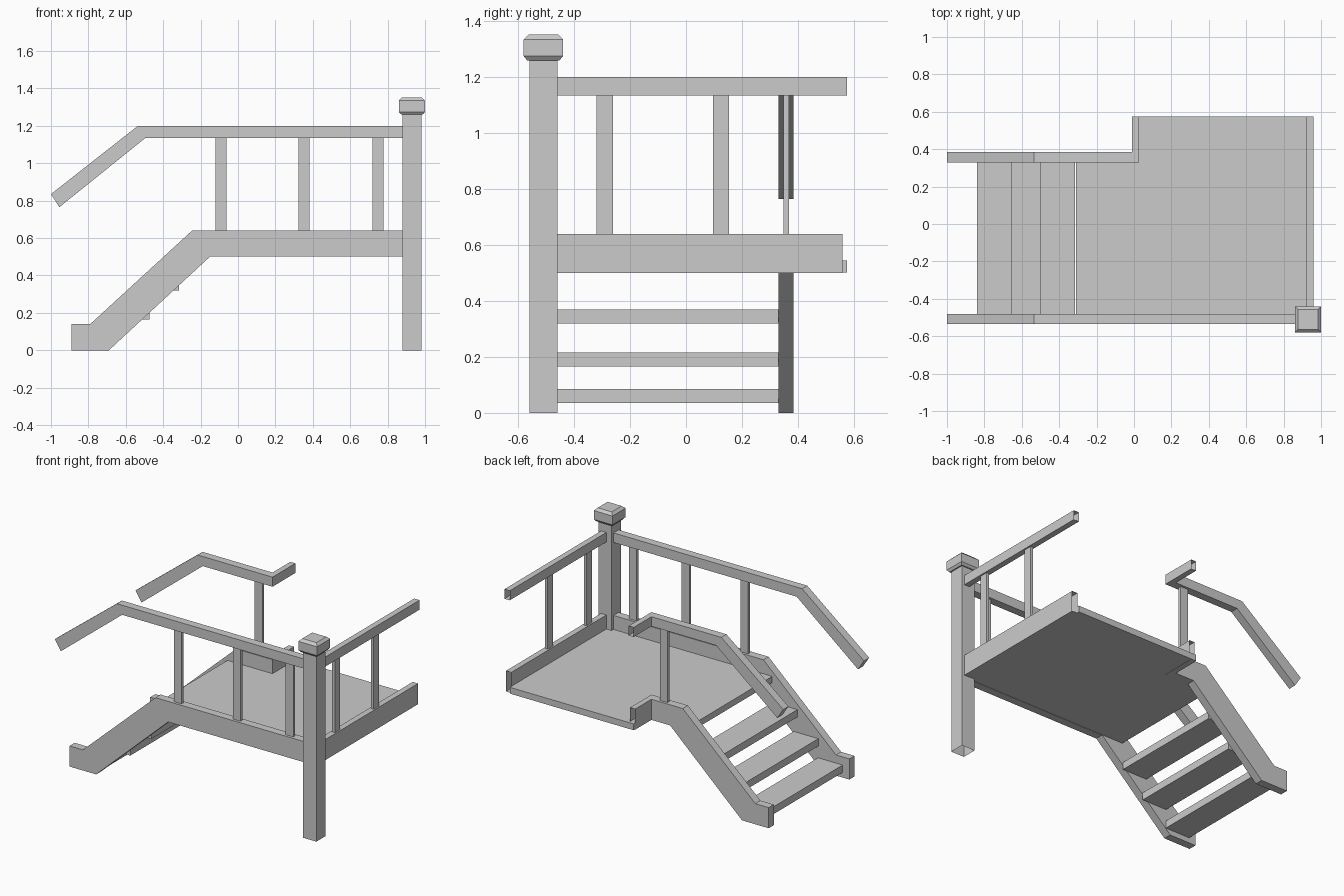
import bpy, bmesh
from mathutils import Vector

if "Cube" in bpy.data.objects:
    bpy.data.objects.remove(bpy.data.objects["Cube"])


def finish(name, bm):
    bmesh.ops.recalc_face_normals(bm, faces=bm.faces)
    mesh = bpy.data.meshes.new(name)
    bm.to_mesh(mesh)
    bm.free()
    obj = bpy.data.objects.new(name, mesh)
    bpy.context.collection.objects.link(obj)
    return obj


def prism(name, pts, axis, a, b, open_dirs=()):
    """Extrude a profile: XZ points along y, or XY points along z."""
    place = (lambda p, t: (p[0], t, p[1])) if axis == 'y' else (lambda p, t: (p[0], p[1], t))
    bm = bmesh.new()
    face = bm.faces.new([bm.verts.new(place(p, a)) for p in pts])
    ext = bmesh.ops.extrude_face_region(bm, geom=[face], use_keep_orig=True)
    move = Vector(place((0, 0), b - a))
    bmesh.ops.translate(bm, vec=move, verts=[v for v in ext['geom'] if isinstance(v, bmesh.types.BMVert)])
    bmesh.ops.recalc_face_normals(bm, faces=bm.faces)
    cut = [f for f in bm.faces if any(f.normal.dot(Vector(d)) > 0.99 for d in open_dirs)]
    bmesh.ops.delete(bm, geom=cut, context='FACES')
    return finish(name, bm)


def box(name, x, y, z, open_dirs=()):
    pts = [(x[0], y[0]), (x[1], y[0]), (x[1], y[1]), (x[0], y[1])]
    return prism(name, pts, 'z', z[0], z[1], open_dirs)


BACK, FRONT, RIGHT, DOWN = (0, 1, 0), (0, -1, 0), (1, 0, 0), (0, 0, -1)

# Sloped stringers and handrails, one pair on each side of the stairs
for side, y0, y1, end in (("front", -0.535, -0.48, 0.89), ("back", 0.33, 0.385, 0.028)):
    prism(side + "_stringer",
          [(-0.89, 0), (-0.69, 0), (-0.15, 0.5), (end, 0.5), (end, 0.64),
           (-0.245, 0.64), (-0.79, 0.14), (-0.89, 0.14)], 'y', y0, y1)
    prism(side + "_handrail",
          [(-1, 0.835), (-0.955, 0.765), (-0.495, 1.135), (end, 1.135),
           (end, 1.2), (-0.535, 1.2)], 'y', y0, y1)

# Returns turning the back side towards the rear, open at the cut ends
box("back_beam_return", (-0.01, 0.028), (0.385, 0.56), (0.5, 0.64), (BACK, FRONT))
box("back_rail_return", (-0.01, 0.028), (0.385, 0.575), (1.135, 1.2), (BACK, FRONT))

# Right side beam and rail
box("right_beam", (0.92, 0.96), (-0.47, 0.56), (0.5, 0.64), (BACK,))
box("right_rail", (0.92, 0.96), (-0.47, 0.575), (1.135, 1.2), (BACK,))

# Landing floor, notched beside the stairs
prism("floor", [(-0.31, -0.48), (0.92, -0.48), (0.92, 0.575), (-0.01, 0.575),
                (-0.01, 0.33), (-0.31, 0.33)], 'z', 0.502, 0.545)

# Treads
for i, (x, z) in enumerate(((-0.84, 0.035), (-0.657, 0.165), (-0.5, 0.32))):
    box(f"tread_{i + 1}", (x, x + 0.185), (-0.48, 0.33), (z, z + 0.05))

# Flat balusters
for i, (x, y) in enumerate(((-0.09, -0.507), (0.352, -0.507), (0.748, -0.507), (-0.09, 0.358))):
    box(f"baluster_{i + 1}", (x - 0.029, x + 0.029), (y - 0.01, y + 0.01), (0.64, 1.135))
for i, y in enumerate((-0.29, 0.125)):
    box(f"right_baluster_{i + 1}", (0.93, 0.95), (y - 0.029, y + 0.029), (0.64, 1.135))

# Corner post
PX, PY = 0.93, -0.51
box("corner_post", (PX - 0.05, PX + 0.05), (PY - 0.05, PY + 0.05), (0, 1.26), (DOWN,))

# Chamfered post cap, lofted from square rings
bm = bmesh.new()
rings = []
for h, z in ((0.058, 1.26), (0.07, 1.275), (0.07, 1.335), (0.053, 1.352)):
    rings.append([bm.verts.new((PX + sx * h, PY + sy * h, z))
                  for sx, sy in ((-1, -1), (1, -1), (1, 1), (-1, 1))])
for lo, hi in zip(rings, rings[1:]):
    for k in range(4):
        n = (k + 1) % 4
        bm.faces.new((lo[k], lo[n], hi[n], hi[k]))
bm.faces.new(rings[0])
bm.faces.new(rings[-1])
finish("post_cap", bm)
